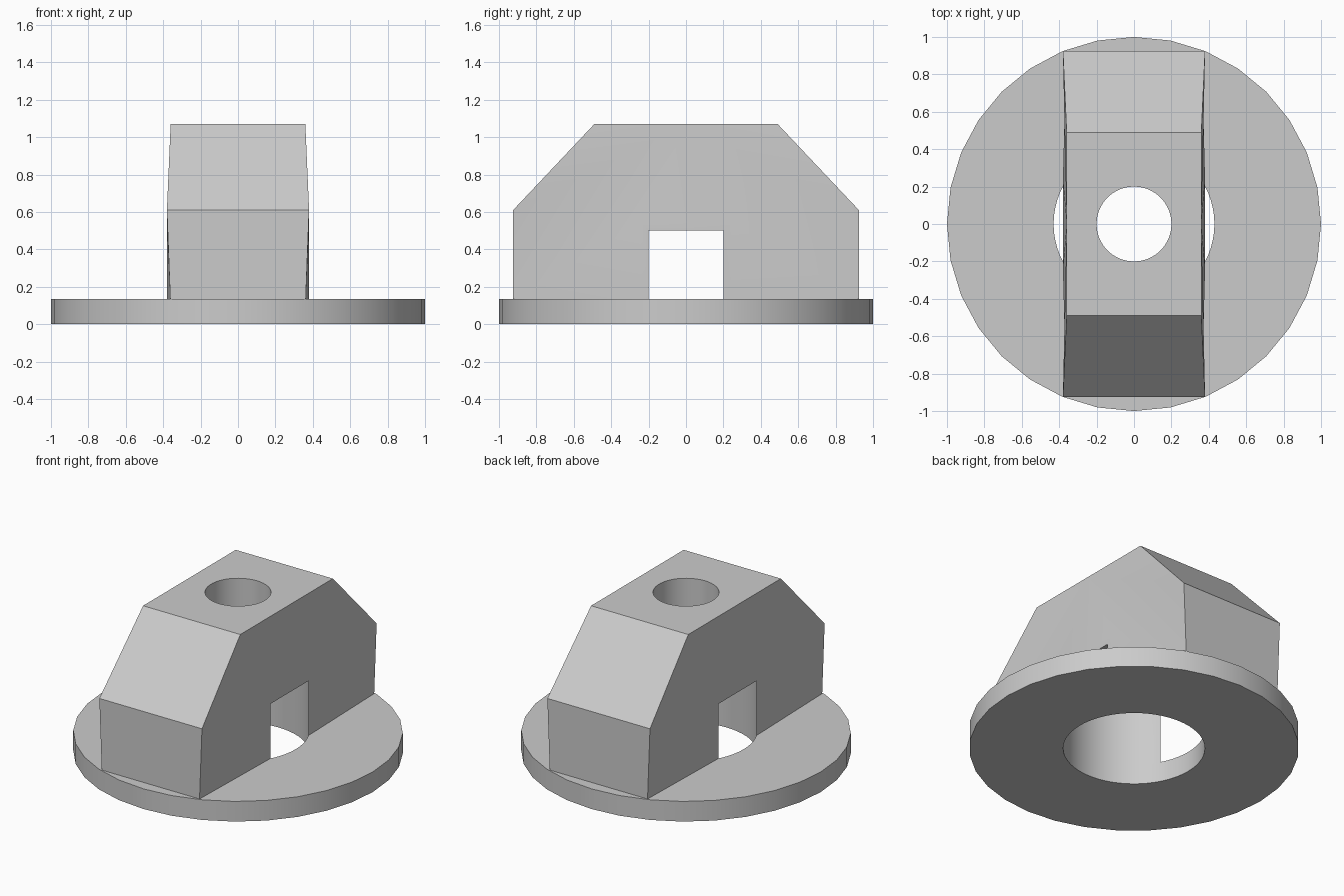
import bpy
import bmesh

default = bpy.data.objects.get("Cube")
if default:
    bpy.data.objects.remove(default, do_unlink=True)

FLOOR, CEILING, TOP = 0.135, 0.5, 1.07
BORE, HOLE = 0.43, 0.2

grey = bpy.data.materials.new("plain grey")
grey.use_nodes = True
colour = (0.6, 0.6, 0.6, 1)
grey.diffuse_color = colour
grey.node_tree.nodes["Principled BSDF"].inputs["Base Color"].default_value = colour


def cylinder(name, radius, low, high, sides=32):
    bpy.ops.mesh.primitive_cylinder_add(vertices=sides, radius=radius, depth=high - low,
                                        location=(0, 0, (low + high) / 2))
    obj = bpy.context.object
    obj.name = name
    return obj


def cut(obj, cutter):
    mod = obj.modifiers.new(cutter.name, "BOOLEAN")
    mod.operation = "DIFFERENCE"
    mod.solver = "EXACT"
    mod.object = cutter
    bpy.context.view_layer.objects.active = obj
    bpy.ops.object.modifier_apply(modifier=mod.name)


def finish(obj):
    obj.data.materials.clear()
    obj.data.materials.append(grey)
    bpy.ops.object.select_all(action="DESELECT")
    obj.select_set(True)
    bpy.context.view_layer.objects.active = obj
    bpy.ops.object.shade_smooth_by_angle(angle=0.5)


# Round base flange
flange = cylinder("base_flange", 1, 0, FLOOR)

# Chamfered body with slightly bulging sides: half profile as (x, y, z)
half = {"top": (0.36, 0.49, TOP), "shoulder": (0.38, 0.924, 0.61),
        "foot": (0.362, 0.924, FLOOR), "arch": (0.38, 0.24, 0.54),
        "arch_foot": (0.38, 0.24, FLOOR)}
bm = bmesh.new()
v = {}
for sx in (-1, 1):
    v["apex", sx] = bm.verts.new((sx * 0.36, 0, TOP))
    for sy in (-1, 1):
        for key, (x, y, z) in half.items():
            v[key, sx, sy] = bm.verts.new((sx * x, sy * y, z))

for sx in (-1, 1):
    apex = v["apex", sx]
    for sy in (-1, 1):
        top, shoulder, foot, arch, arch_foot = (v[k, sx, sy] for k in half)
        for face in ((apex, top, shoulder), (apex, shoulder, foot),
                     (apex, foot, arch), (arch, foot, arch_foot)):
            bm.faces.new(face)
    bm.faces.new((apex, v["arch", sx, -1], v["arch", sx, 1]))
    bm.faces.new([v[k, sx, sy] for k, sy in
                  (("arch", -1), ("arch", 1), ("arch_foot", 1), ("arch_foot", -1))])

# End faces, chamfers, top and underside joining the two sides
for sy in (-1, 1):
    for a, b in (("top", "shoulder"), ("shoulder", "foot"), ("foot", "arch_foot")):
        bm.faces.new((v[a, -1, sy], v[a, 1, sy], v[b, 1, sy], v[b, -1, sy]))
    bm.faces.new((v["apex", -1], v["apex", 1], v["top", 1, sy], v["top", -1, sy]))
bm.faces.new([v["arch_foot", sx, sy] for sx, sy in ((-1, -1), (1, -1), (1, 1), (-1, 1))])
bmesh.ops.recalc_face_normals(bm, faces=bm.faces)
mesh = bpy.data.meshes.new("body")
bm.to_mesh(mesh)
bm.free()
body = bpy.data.objects.new("body", mesh)
bpy.context.collection.objects.link(body)

# Wide lower bore breaks through the sides, narrow hole runs out of the top
bore = cylinder("bore_cutter", BORE, -0.2, CEILING, 64)
hole = cylinder("hole_cutter", HOLE, CEILING - 0.1, TOP + 0.2, 64)
cut(flange, bore)
cut(body, bore)
cut(body, hole)
for cutter in (bore, hole):
    bpy.data.objects.remove(cutter, do_unlink=True)

for part in (flange, body):
    finish(part)
